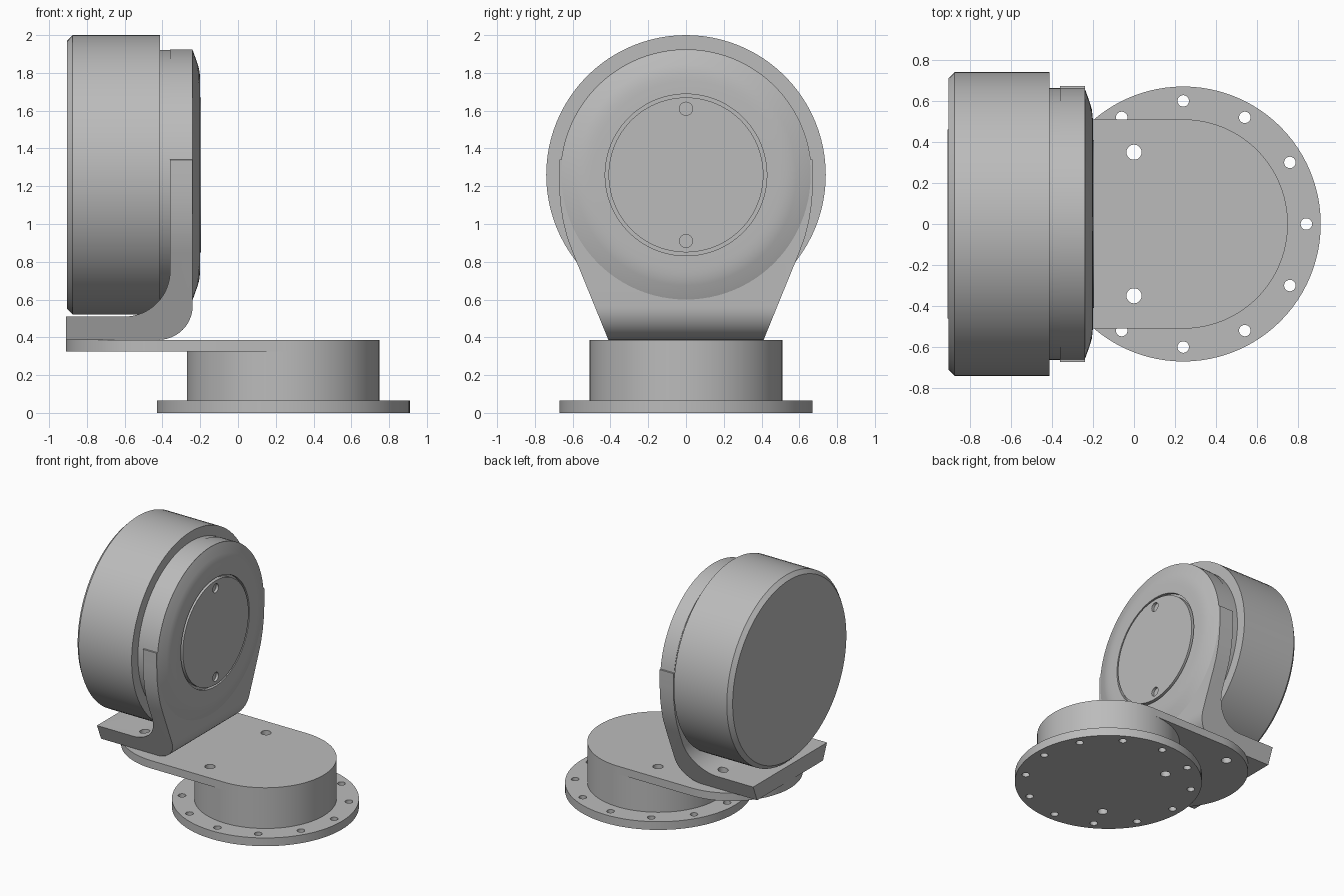
import bpy, bmesh
from math import sin, cos, pi, radians
from mathutils import Vector

cube = bpy.data.objects.get("Cube")
if cube:
    bpy.data.objects.remove(cube, do_unlink=True)

grey = bpy.data.materials.new("machined grey")
grey.use_nodes = True
grey.diffuse_color = (0.5, 0.5, 0.5, 1)
grey.node_tree.nodes["Principled BSDF"].inputs["Base Color"].default_value = (0.5, 0.5, 0.5, 1)

SWIVEL_X, AXLE_Z = 0.24, 1.26


def make(name, bm):
    bmesh.ops.recalc_face_normals(bm, faces=bm.faces)
    mesh = bpy.data.meshes.new(name)
    bm.to_mesh(mesh)
    bm.free()
    mesh.materials.append(grey)
    ob = bpy.data.objects.new(name, mesh)
    bpy.context.collection.objects.link(ob)
    return ob


def arc(cx, cy, r, start, end, steps):
    angles = [radians(start + (end - start) * i / steps) for i in range(steps + 1)]
    return [(cx + r * cos(a), cy + r * sin(a)) for a in angles]


def circle(cx, cy, r, steps=64):
    return arc(cx, cy, r, 0, 360, steps)[:-1]


def prism(name, outline, axis, low, high):
    """Extrude a 2D outline along the named axis."""
    place = {"x": lambda u, v, w: (w, u, v),
             "y": lambda u, v, w: (u, w, v),
             "z": lambda u, v, w: (u, v, w)}[axis]
    bm = bmesh.new()
    face = bm.faces.new([bm.verts.new(place(u, v, low)) for u, v in outline])
    moved = bmesh.ops.extrude_face_region(bm, geom=[face])["geom"]
    bmesh.ops.translate(bm, vec=Vector(place(0, 0, high - low)),
                        verts=[g for g in moved if isinstance(g, bmesh.types.BMVert)])
    return make(name, bm)


def lathe(name, profile, steps=96):
    """Spin (x, radius) points about the axle."""
    bm = bmesh.new()
    verts = [bm.verts.new((x, 0, AXLE_Z + r)) for x, r in profile]
    edges = [bm.edges.new(pair) for pair in zip(verts, verts[1:])]
    bmesh.ops.spin(bm, geom=verts + edges, cent=(0, 0, AXLE_Z), axis=(1, 0, 0),
                   angle=2 * pi, steps=steps)
    bmesh.ops.remove_doubles(bm, verts=bm.verts, dist=0.0005)
    return make(name, bm)


def combine(target, tool, operation):
    mod = target.modifiers.new("cut", "BOOLEAN")
    mod.operation, mod.object, mod.solver = operation, tool, "EXACT"
    bpy.context.view_layer.objects.active = target
    bpy.ops.object.modifier_apply(modifier=mod.name)
    bpy.data.objects.remove(tool, do_unlink=True)


def drill(target, centres, r, axis, low, high):
    for u, v in centres:
        combine(target, prism("drill", circle(u, v, r, 24), axis, low, high), "DIFFERENCE")


# Swivel base: bolted flange and column
mount_holes = [(0, 0.35), (0, -0.35)]
foot_holes = [(-0.57, 0.35), (-0.57, -0.35)]
flange = prism("base_flange", circle(SWIVEL_X, 0, 0.67, 96), "z", 0, 0.065)
drill(flange, circle(SWIVEL_X, 0, 0.6, 12), 0.028, "z", -0.1, 0.2)
drill(flange, mount_holes, 0.037, "z", -0.1, 0.2)
column = prism("swivel_column", circle(SWIVEL_X, 0, 0.51, 96), "z", 0.065, 0.325)
drill(column, mount_holes, 0.037, "z", 0, 0.5)

# Rounded arm plate
arm = prism("arm_plate", arc(SWIVEL_X, 0, 0.51, -90, 90, 48) + arc(-0.4, 0, 0.51, 90, 270, 48),
            "z", 0.325, 0.387)
drill(arm, mount_holes + foot_holes, 0.037, "z", 0.2, 0.6)

# Bent bracket: curved L section trimmed to the tapered round outline
section = ([(-0.91, 0.51), (-0.91, 0.387)] + arc(-0.42, 0.567, 0.18, -90, 0, 14)
           + [(-0.24, 2), (-0.36, 2)] + arc(-0.6, 0.75, 0.24, 0, -90, 16))
bracket = prism("wheel_bracket", section, "y", -0.8, 0.8)
side = [(0.4, 0.36), (0.6, 0.85), (0.63, 0.93), (0.652, 1.02),
        (0.667, 1.12), (0.672, 1.22), (0.672, 1.34)]
top = arc(0, AXLE_Z, 0.665, 7, 173, 64)
outline = side + top + [(-y, z) for y, z in reversed(side)]
combine(bracket, prism("outline", outline, "x", -1.2, 0.2), "INTERSECT")
drill(bracket, foot_holes, 0.037, "z", 0.2, 0.6)

# Domed hub cover with a groove around the cap
cover = lathe("hub_cover", [(-0.25, 0), (-0.25, 0.66), (-0.24, 0.66), (-0.234, 0.645),
                            (-0.213, 0.585), (-0.206, 0.56), (-0.202, 0.53), (-0.2, 0.5),
                            (-0.2, 0.428), (-0.225, 0.428), (-0.225, 0)])
cap = lathe("hub_cap", [(-0.23, 0), (-0.23, 0.41), (-0.195, 0.41), (-0.195, 0)])
drill(cap, [(0, AXLE_Z + 0.35), (0, AXLE_Z - 0.35)], 0.035, "x", -0.215, -0.1)

# Wheel and its mounting ring
ring = lathe("mounting_ring", [(-0.42, 0), (-0.42, 0.662), (-0.3, 0.662), (-0.3, 0)])
wheel = lathe("wheel", [(-0.905, 0), (-0.905, 0.71), (-0.875, 0.74), (-0.412, 0.74), (-0.412, 0)])

for ob in (flange, column, arm, bracket, cover, cap, ring, wheel):
    bpy.ops.object.select_all(action="DESELECT")
    ob.select_set(True)
    bpy.context.view_layer.objects.active = ob
    bpy.ops.object.shade_smooth_by_angle(angle=radians(28))
